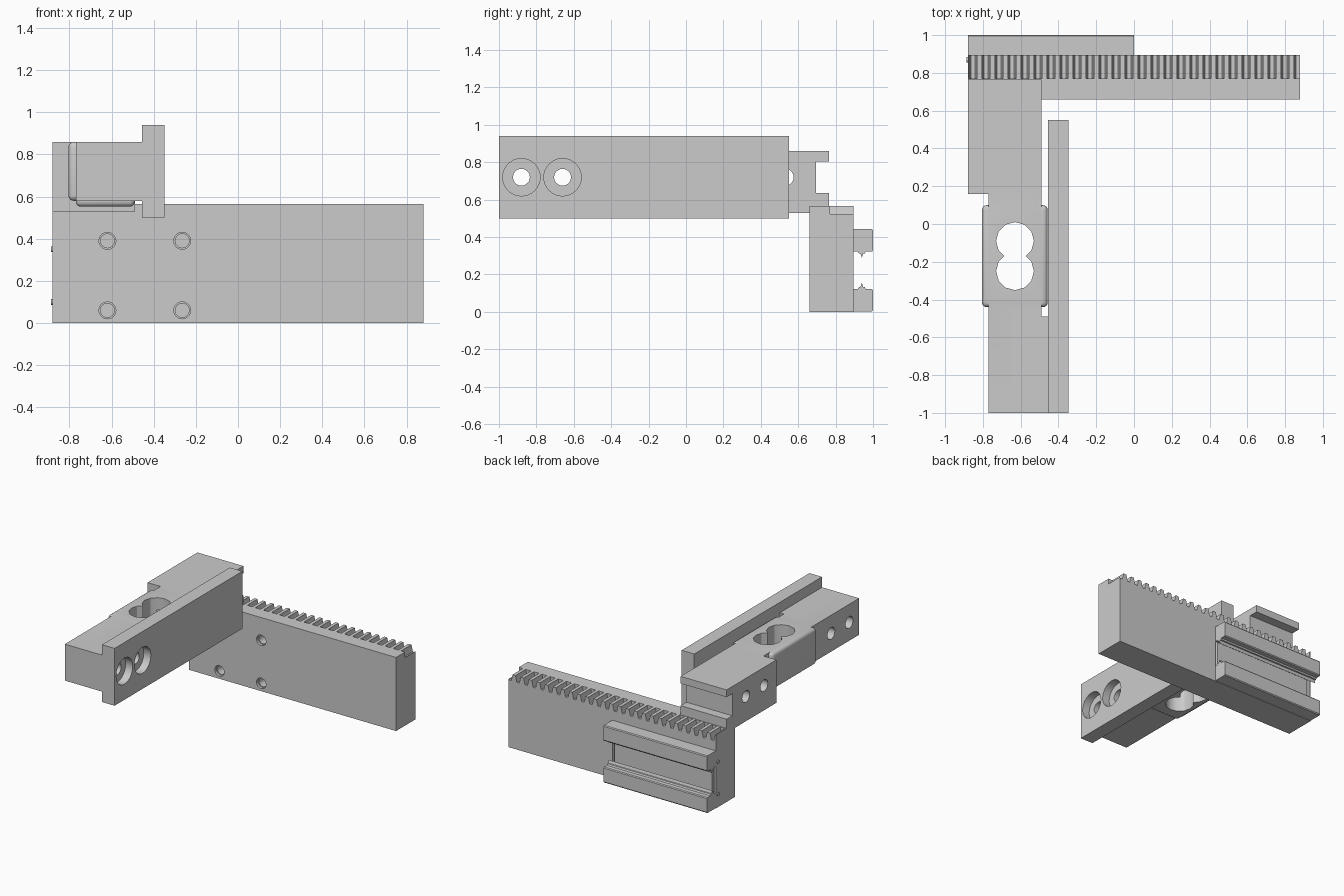
import bpy, bmesh, math
from mathutils import Vector, Matrix

if "Cube" in bpy.data.objects:
    bpy.data.objects.remove(bpy.data.objects["Cube"])


def make(name, bm):
    bmesh.ops.recalc_face_normals(bm, faces=bm.faces[:])
    me = bpy.data.meshes.new(name)
    bm.to_mesh(me)
    bm.free()
    ob = bpy.data.objects.new(name, me)
    bpy.context.collection.objects.link(ob)
    return ob


def box(name, x, y, z, bevel=0):
    bm = bmesh.new()
    bmesh.ops.create_cube(bm, size=1)
    for v in bm.verts:
        v.co = Vector([(r[0] + r[1]) / 2 + c * (r[1] - r[0]) for c, r in zip(v.co, (x, y, z))])
    if bevel:
        bmesh.ops.bevel(bm, geom=bm.edges[:], offset=bevel, segments=4, profile=0.5, affect='EDGES')
    return make(name, bm)


def prism(name, pts, axis, a, b):
    # extrude a closed 2D profile along x or y
    place = (lambda p, t: (t, p[0], p[1])) if axis == 'x' else (lambda p, t: (p[0], t, p[1]))
    bm = bmesh.new()
    lo = [bm.verts.new(place(p, a)) for p in pts]
    hi = [bm.verts.new(place(p, b)) for p in pts]
    bm.faces.new(lo)
    bm.faces.new(hi[::-1])
    for i in range(len(pts)):
        j = (i + 1) % len(pts)
        bm.faces.new((lo[i], hi[i], hi[j], lo[j]))
    return make(name, bm)


def cyl(name, axis, centre, r, length, n=32):
    rot = {'x': Matrix.Rotation(math.pi / 2, 4, 'Y'),
           'y': Matrix.Rotation(math.pi / 2, 4, 'X'), 'z': Matrix()}[axis]
    bm = bmesh.new()
    bmesh.ops.create_cone(bm, cap_ends=True, segments=n, radius1=r, radius2=r,
                          depth=length, matrix=Matrix.Translation(centre) @ rot)
    return make(name, bm)


def boolean(ob, others, op):
    for other in others:
        m = ob.modifiers.new("cut", 'BOOLEAN')
        m.operation, m.solver, m.object = op, 'EXACT', other
        bpy.context.view_layer.objects.active = ob
        bpy.ops.object.modifier_apply(modifier=m.name)
        bpy.data.objects.remove(other)


def smooth(ob):
    bpy.ops.object.select_all(action='DESELECT')
    ob.select_set(True)
    bpy.context.view_layer.objects.active = ob
    bpy.ops.object.shade_smooth_by_angle(angle=math.radians(30))


# rack plate with tooth gaps along the back half of its top edge
rack = box("rack_plate", (-0.88, 0.88), (0.66, 0.895), (0, 0.565))
pitch = 0.0688
cuts = []
for i in range(26):
    x = 0.868 - i * pitch
    gap = [(x - 0.024, 0.58), (x - 0.021, 0.56), (x - 0.010, 0.515),
           (x + 0.010, 0.515), (x + 0.021, 0.56), (x + 0.024, 0.58)]
    cuts.append(prism("gap", gap, 'y', 0.77, 0.92))

# stepped blind holes in the front face
for x in (-0.62, -0.265):
    for z in (0.06, 0.39):
        cuts.append(cyl("hole", 'y', (x, 0.66, z), 0.04, 0.04))
        cuts.append(cyl("hole", 'y', (x, 0.73, z), 0.033, 0.18))

# narrow upright grooves at the ends of the guide
for x in (-0.855, -0.01):
    cuts.append(box("groove", (x - 0.008, x + 0.008), (0.87, 0.93), (0.10, 0.345)))
boolean(rack, cuts, 'DIFFERENCE')
smooth(rack)

# guide rails on the back, mirrored about the slot centre, each with a small ridge
rail = [(0.895, 0.003), (0.995, 0.003), (1.0, 0.01), (1.0, 0.115), (0.995, 0.122),
        (0.962, 0.122), (0.956, 0.132), (0.947, 0.134), (0.94, 0.155),
        (0.933, 0.134), (0.924, 0.132), (0.918, 0.122), (0.895, 0.122)]
prism("lower_guide_rail", rail, 'x', -0.88, 0)
prism("upper_guide_rail", [(y, 0.445 - z) for y, z in rail], 'x', -0.88, 0)

# tiny pins at the rail end
for z in (0.10, 0.35):
    cyl("end_pin", 'x', (-0.875, 0.87, z), 0.014, 0.024, 16)

# arm: beam, end block, forked head, rounded pads and side bar joined together
arm = box("slide_arm", (-0.77, -0.49), (-1, 0.2), (0.58, 0.86))
head = prism("head", [(0.16, 0.53), (0.765, 0.53), (0.765, 0.635), (0.695, 0.635),
                      (0.695, 0.805), (0.765, 0.805), (0.765, 0.86), (0.16, 0.86)],
             'x', -0.88, -0.49)
boolean(arm, [
    head,
    box("end_block", (-0.6, -0.42), (-1, -0.49), (0.58, 0.86)),
    box("side_pad", (-0.805, -0.457), (-0.44, 0.1), (0.58, 0.86), 0.025),
    box("bottom_pad", (-0.77, -0.49), (-0.44, 0.1), (0.552, 0.66), 0.025),
    box("side_bar", (-0.455, -0.348), (-1, 0.55), (0.5, 0.94)),
], 'UNION')

# double round opening, cross holes and counterbores
cuts = [cyl("opening", 'z', (-0.63, y, 0.7), 0.1, 0.6, 12) for y in (-0.09, -0.25)]
for y in (-0.88, -0.66):
    cuts.append(cyl("bolt_hole", 'x', (-0.6, y, 0.72), 0.045, 0.8))
    cuts.append(cyl("counterbore", 'x', (-0.348, y, 0.72), 0.1, 0.12))
for y in (0.31, 0.53):
    cuts.append(cyl("head_hole", 'x', (-0.685, y, 0.72), 0.045, 0.42))
boolean(arm, cuts, 'DIFFERENCE')
smooth(arm)
